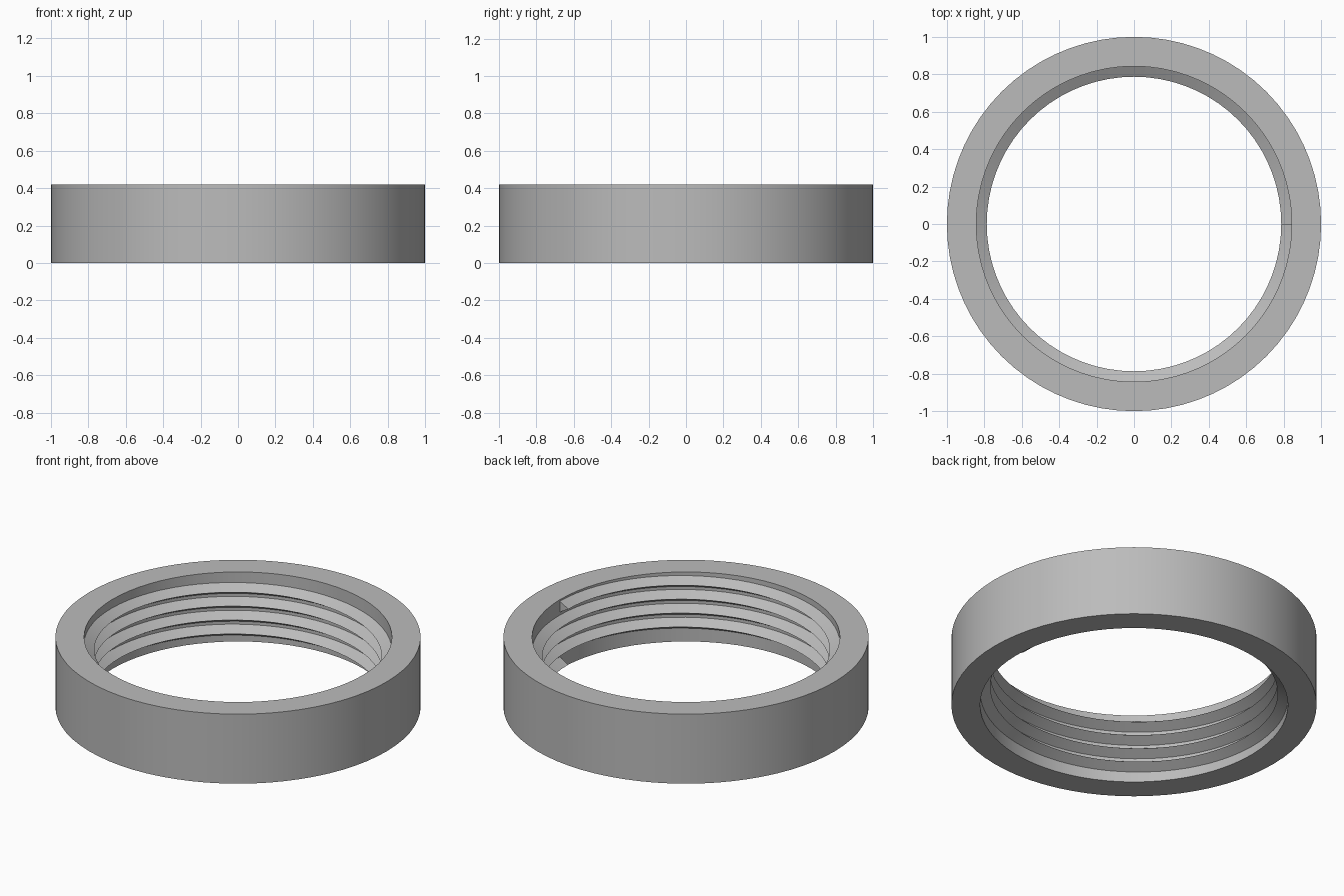
import bpy, bmesh, math

if "Cube" in bpy.data.objects:
    bpy.data.objects.remove(bpy.data.objects["Cube"])

SEGMENTS = 72
HEIGHT = 0.42
OUTER, INNER, CREST = 1.0, 0.843, 0.787
TURNS = 4
PITCH = HEIGHT / 5
HALF_BASE = 0.033
EMBED = 0.006          # how far the thread root sinks into the wall

grey = bpy.data.materials.new("plain grey")
grey.use_nodes = True
grey.diffuse_color = (0.5, 0.5, 0.5, 1)
grey.node_tree.nodes["Principled BSDF"].inputs["Base Color"].default_value = (0.5, 0.5, 0.5, 1)


def sweep(name, profile, steps, rise, closed):
    """Sweep a closed (radius, z) profile around z, climbing by rise per step."""
    bm = bmesh.new()
    rings = []
    for i in range(steps if closed else steps + 1):
        a = math.tau * i / SEGMENTS
        rings.append([bm.verts.new((r * math.cos(a), r * math.sin(a), z + rise * i))
                      for r, z in profile])
    pairs = list(zip(rings, rings[1:]))
    if closed:
        pairs.append((rings[-1], rings[0]))
    n = len(profile)
    for a, b in pairs:
        for j in range(n):
            k = (j + 1) % n
            bm.faces.new((a[j], b[j], b[k], a[k]))
    if not closed:
        bm.faces.new(rings[0])
        bm.faces.new(rings[-1][::-1])
    bmesh.ops.recalc_face_normals(bm, faces=bm.faces)
    mesh = bpy.data.meshes.new(name)
    bm.to_mesh(mesh)
    bm.free()
    mesh.materials.append(grey)
    obj = bpy.data.objects.new(name, mesh)
    bpy.context.collection.objects.link(obj)
    bpy.ops.object.select_all(action="DESELECT")
    obj.select_set(True)
    bpy.context.view_layer.objects.active = obj
    bpy.ops.object.shade_smooth_by_angle(angle=math.radians(25))
    return obj


# Plain ring body
sweep("ring_body", [(INNER, 0), (OUTER, 0), (OUTER, HEIGHT), (INNER, HEIGHT)],
      SEGMENTS, 0, True)

# Internal V-shaped screw thread, starting and ending on the +x side
start = PITCH / 2
sweep("inner_thread",
      [(INNER + EMBED, start - HALF_BASE), (INNER + EMBED, start + HALF_BASE),
       (INNER, start + HALF_BASE), (CREST, start), (INNER, start - HALF_BASE)],
      SEGMENTS * TURNS, PITCH / SEGMENTS, False)
